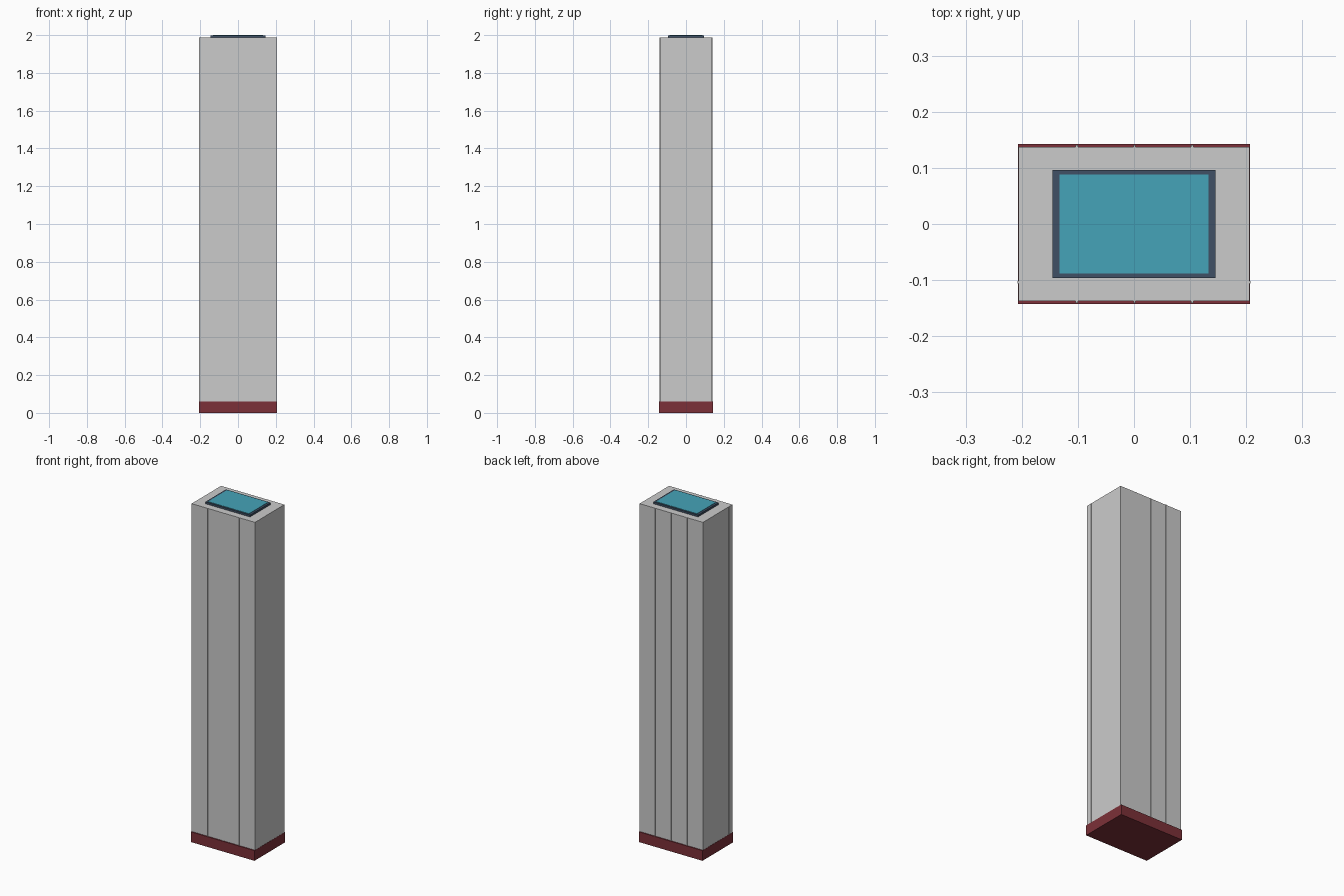
import bpy

if "Cube" in bpy.data.objects:
    bpy.data.objects.remove(bpy.data.objects["Cube"])


def material(name, color):
    m = bpy.data.materials.new(name)
    m.diffuse_color = (*color, 1)
    m.use_nodes = True
    m.node_tree.nodes["Principled BSDF"].inputs["Base Color"].default_value = m.diffuse_color
    return m


def box(name, x, y, z, mat=None):
    """Box from (min, max) ranges on each axis."""
    bpy.ops.mesh.primitive_cube_add(
        size=1, location=[(a + b) / 2 for a, b in (x, y, z)])
    o = bpy.context.object
    o.name = name
    o.scale = [b - a for a, b in (x, y, z)]
    bpy.ops.object.transform_apply(location=False, rotation=False, scale=True)
    if mat:
        o.data.materials.append(mat)
    return o


red = material("base_red", (0.20, 0.03, 0.04))
navy = material("frame_navy", (0.05, 0.08, 0.13))
cyan = material("skylight_cyan", (0.06, 0.37, 0.48))

TOP = 1.987

# Plinth and tower body
box("base", (-0.207, 0.207), (-0.143, 0.143), (0, 0.06), red)
box("tower_body", (-0.206, 0.206), (-0.1368, 0.1368), (0.06, TOP))

# Thin raised vertical ribs on front and back
for side, s in (("front", -1), ("back", 1)):
    for i, x in enumerate((-0.102, 0.001, 0.104)):
        y = sorted((s * 0.135, s * 0.1405))
        box(f"{side}_rib_{i + 1}", (x - 0.002, x + 0.002), y, (0.06, TOP))

# One rib on each end, toward the front
for side, s in (("left", -1), ("right", 1)):
    x = sorted((s * 0.204, s * 0.2075))
    box(f"{side}_rib", x, (-0.106, -0.102), (0.06, TOP))

# Roof panel: dark border with coloured inset
box("roof_frame", (-0.1455, 0.1455), (-0.096, 0.096), (TOP, 1.998), navy)
box("roof_panel", (-0.133, 0.133), (-0.088, 0.088), (1.99, 2.0), cyan)
